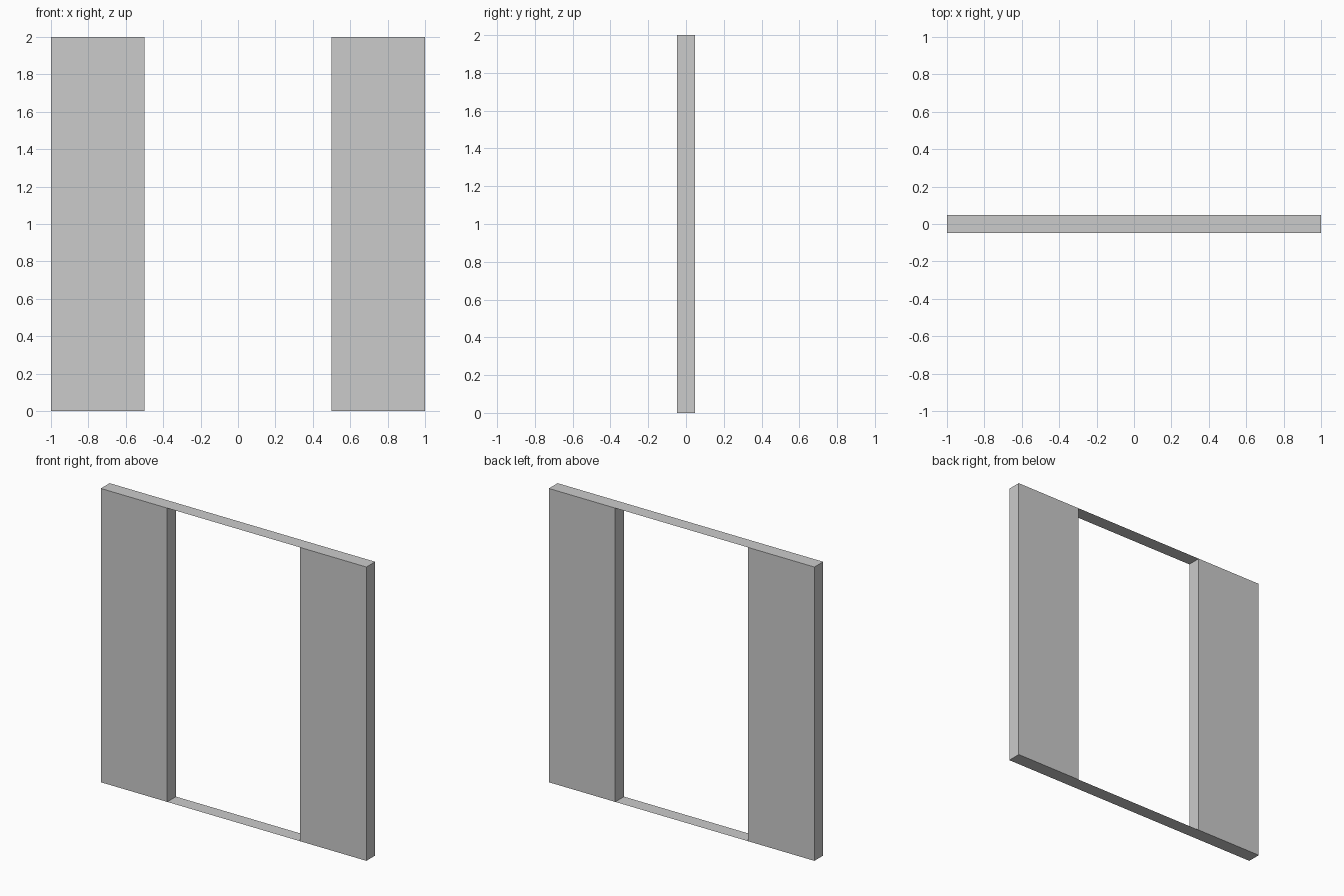
import bpy, bmesh

if "Cube" in bpy.data.objects:
    bpy.data.objects.remove(bpy.data.objects["Cube"])

T = 0.047   # half thickness of the wall
H = 2.0     # height


def mesh_object(name, bm):
    mesh = bpy.data.meshes.new(name)
    bm.to_mesh(mesh)
    bm.free()
    obj = bpy.data.objects.new(name, mesh)
    bpy.context.collection.objects.link(obj)
    return obj


def side_panel(name, x0, x1):
    # upright box, open at the ends where the thin strips close it
    bm = bmesh.new()
    bmesh.ops.create_cube(bm, size=1)
    for v in bm.verts:
        v.co.x = (x0 + x1) / 2 + v.co.x * (x1 - x0)
        v.co.y *= 2 * T
        v.co.z = (v.co.z + 0.5) * H
    bm.normal_update()
    caps = [f for f in bm.faces if abs(f.normal.z) > 0.9]
    bmesh.ops.delete(bm, geom=caps, context='FACES_ONLY')
    return mesh_object(name, bm)


def strip(name, z, up):
    # paper-thin sheet running the full width
    bm = bmesh.new()
    vs = [bm.verts.new((x, y, z)) for x, y in ((-1, -T), (1, -T), (1, T), (-1, T))]
    bm.faces.new(vs if up else vs[::-1])
    return mesh_object(name, bm)


# wall panels either side of the opening
side_panel("left_panel", -1.0, -0.5)
side_panel("right_panel", 0.5, 1.0)

# thin strips across top and bottom
strip("top_strip", H, True)
strip("bottom_strip", 0.0, False)
